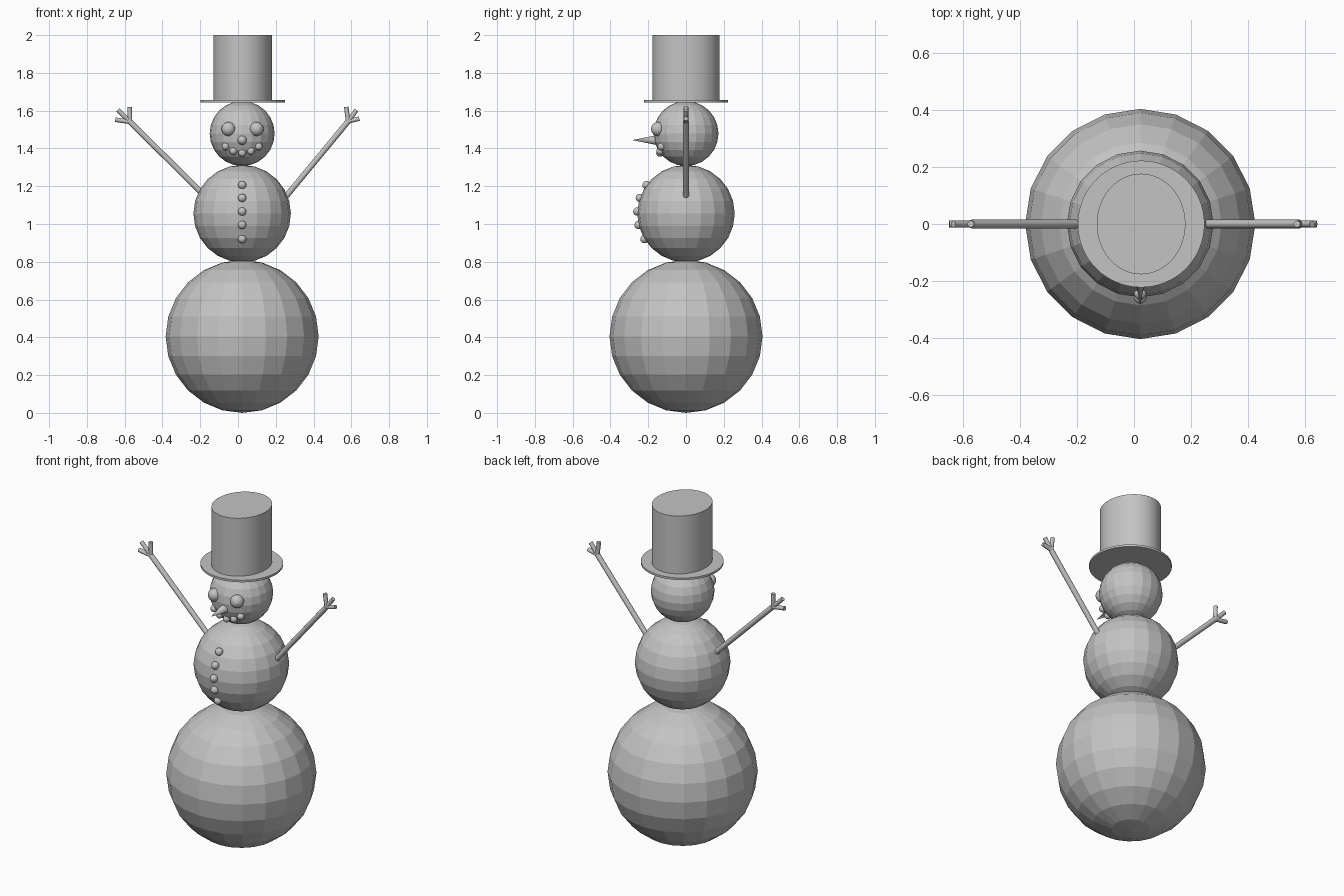
import bpy, math
from mathutils import Vector

if "Cube" in bpy.data.objects:
    bpy.data.objects.remove(bpy.data.objects["Cube"])

grey = bpy.data.materials.new("plain grey")
grey.diffuse_color = (0.55, 0.55, 0.55, 1)
grey.use_nodes = True
grey.node_tree.nodes["Principled BSDF"].inputs["Base Color"].default_value = grey.diffuse_color
CX = 0.022  # axis of the body


def finish(name, smooth=False):
    ob = bpy.context.object
    ob.name = name
    ob.data.materials.append(grey)
    if smooth:
        bpy.ops.object.shade_smooth_by_angle(angle=math.radians(40))
    return ob


def ball(name, loc, r, seg=20, rings=12):
    bpy.ops.mesh.primitive_uv_sphere_add(segments=seg, ring_count=rings, radius=r, location=loc)
    return finish(name)


def stick(name, a, b, r1, r2=None, seg=12):
    a, b = Vector(a), Vector(b)
    d = b - a
    bpy.ops.mesh.primitive_cone_add(vertices=seg, radius1=r1, radius2=r1 if r2 is None else r2,
                                    depth=d.length, location=(a + b) / 2,
                                    rotation=d.to_track_quat('Z', 'Y').to_euler())
    return finish(name, True)


def disc(name, cx, z0, z1, rx, ry):
    bpy.ops.mesh.primitive_cylinder_add(vertices=64, radius=1, depth=z1 - z0,
                                        location=(cx, 0, (z0 + z1) / 2))
    bpy.context.object.scale = (rx, ry, 1)
    bpy.ops.object.transform_apply(location=False, rotation=False, scale=True)
    return finish(name, True)


def front_y(dx, dz, r):
    # depth of a ball's front surface
    return -math.sqrt(r * r - dx * dx - dz * dz)


# Snowballs
ball("bottom_snowball", (CX, 0, 0.405), 0.405)
MZ, MR = 1.055, 0.258
ball("middle_snowball", (CX, 0, MZ), MR)
HZ, HR = 1.479, 0.172
ball("head", (CX, 0, HZ), HR)

# Top hat: round brim and slightly oval crown
disc("hat_brim", 0.025, 1.644, 1.656, 0.223, 0.223)
disc("hat_crown", 0.025, 1.65, 2.0, 0.156, 0.177)

# Eyes
for side in (-1, 1):
    ball("eye", (CX + 0.002 + side * 0.074, -0.148, 1.503), 0.037)

# Nose
stick("nose", (CX, -0.145, 1.444), (CX, -0.285, 1.444), 0.028, 0.0, 16)

# Mouth
for dx, z in ((-0.088, 1.41), (-0.047, 1.386), (0, 1.376), (0.047, 1.386), (0.088, 1.41)):
    ball("mouth_pebble", (CX + dx, front_y(dx, z - HZ, HR), z), 0.02)

# Buttons
for z in (1.206, 1.138, 1.066, 0.995, 0.92):
    ball("button", (CX, front_y(0, z - MZ, MR), z), 0.022)

# Arms with three twig fingers each
arms = (
    ((-0.195, 1.168), (-0.572, 1.541), ((-0.65, 1.552), (-0.636, 1.605), (-0.574, 1.62))),
    ((0.256, 1.148), (0.583, 1.543), ((0.642, 1.558), (0.627, 1.603), (0.573, 1.62))),
)
for (sx, sz), (wx, wz), tips in arms:
    stick("arm", (sx, 0, sz), (wx, 0, wz), 0.015)
    for tx, tz in tips:
        stick("finger", (wx, 0, wz), (tx, 0, tz), 0.012)
